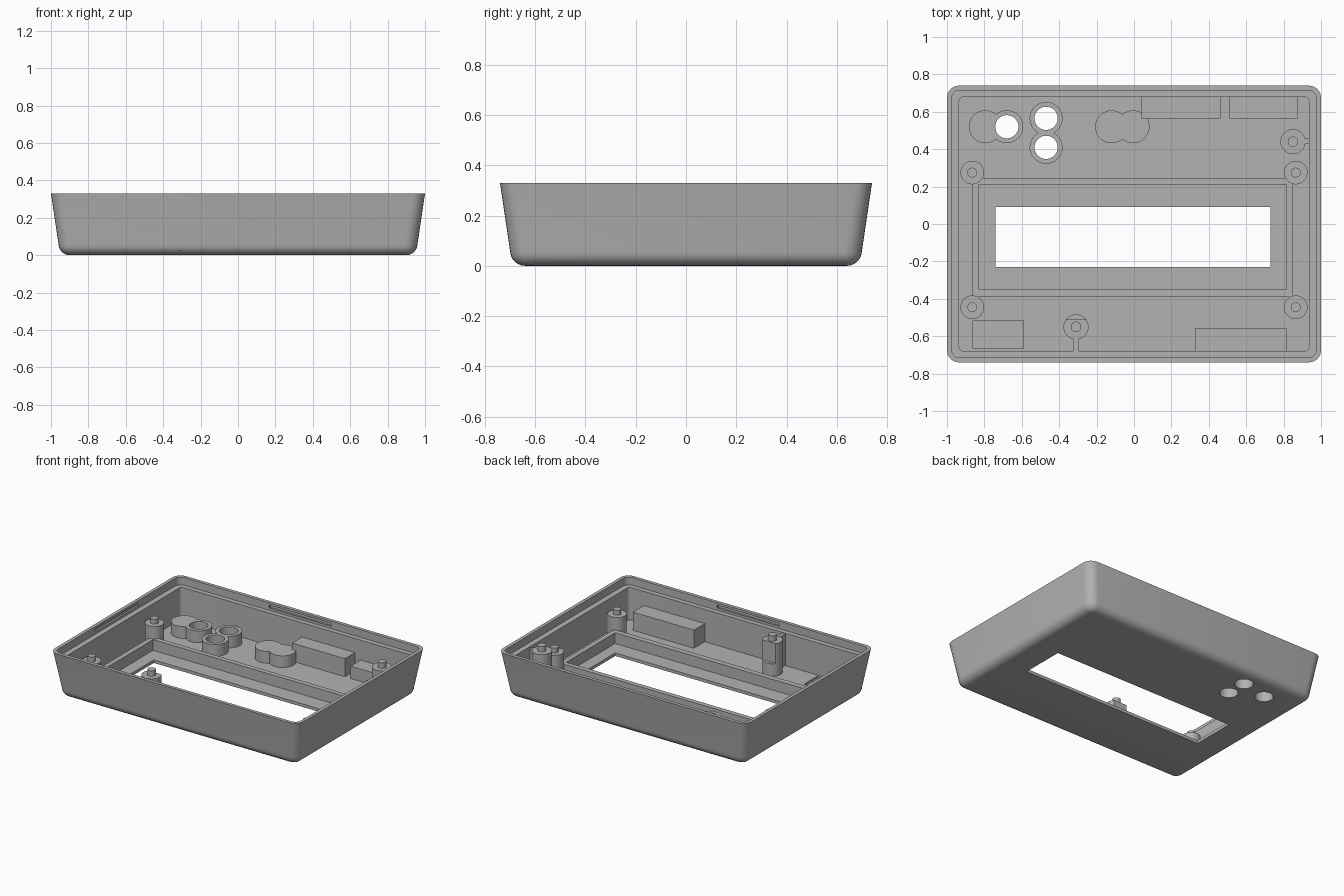
import bpy, bmesh, math
from mathutils import Matrix, Vector

if "Cube" in bpy.data.objects:
    bpy.data.objects.remove(bpy.data.objects["Cube"], do_unlink=True)

grey = bpy.data.materials.new("plain grey")
grey.use_nodes = True
colour = (0.45, 0.45, 0.45, 1)
grey.diffuse_color = colour
grey.node_tree.nodes["Principled BSDF"].inputs["Base Color"].default_value = colour

HEIGHT, LEDGE, FLOOR, ROOT = 0.33, 0.275, 0.04, 0.025


def finish(name, bm):
    bmesh.ops.recalc_face_normals(bm, faces=bm.faces)
    mesh = bpy.data.meshes.new(name)
    bm.to_mesh(mesh)
    bm.free()
    mesh.materials.append(grey)
    ob = bpy.data.objects.new(name, mesh)
    bpy.context.collection.objects.link(ob)
    return ob


def box(name, x0, x1, y0, y1, z0, z1):
    bm = bmesh.new()
    centre = Vector((x0 + x1, y0 + y1, z0 + z1)) / 2
    size = Matrix.Diagonal((x1 - x0, y1 - y0, z1 - z0, 1))
    bmesh.ops.create_cube(bm, size=1, matrix=Matrix.Translation(centre) @ size)
    return finish(name, bm)


def cylinder(name, x, y, r, z0, z1):
    bm = bmesh.new()
    bmesh.ops.create_cone(bm, cap_ends=True, segments=40, radius1=r, radius2=r, depth=z1 - z0,
                          matrix=Matrix.Translation((x, y, (z0 + z1) / 2)))
    return finish(name, bm)


def combine(ob, others, operation, keep=False):
    """Apply a boolean with each of the other objects."""
    for other in others:
        mod = ob.modifiers.new("boolean", "BOOLEAN")
        mod.operation, mod.solver, mod.object = operation, "EXACT", other
        bpy.context.view_layer.objects.active = ob
        bpy.ops.object.modifier_apply(modifier=mod.name)
        if not keep:
            bpy.data.objects.remove(other, do_unlink=True)


def rounded_loop(bm, hx, hy, r, z, steps=6):
    verts = []
    for i, (sx, sy) in enumerate(((1, 1), (-1, 1), (-1, -1), (1, -1))):
        for k in range(steps + 1):
            a = math.pi / 2 * (i + k / steps)
            verts.append(bm.verts.new((sx * (hx - r) + r * math.cos(a),
                                       sy * (hy - r) + r * math.sin(a), z)))
    return verts


# Case shell: rounded underside, tapered wall, stepped rim and cavity
bm = bmesh.new()
fillet, sections = 0.06, []
for k in range(7):
    a = math.pi / 2 * (1 - k / 6)
    inset = fillet * (1 - math.cos(a))
    sections.append((0.96 - inset, 0.7 - inset, 0.07 - inset, fillet * (1 - math.sin(a))))
sections += [(1, 0.74, 0.065, HEIGHT), (0.975, 0.715, 0.045, HEIGHT),
             (0.975, 0.715, 0.045, LEDGE), (0.935, 0.68, 0.025, LEDGE),
             (0.935, 0.68, 0.025, FLOOR)]
loops = [rounded_loop(bm, *s) for s in sections]
for a, b in zip(loops, loops[1:]):
    for i in range(len(a)):
        j = (i + 1) % len(a)
        bm.faces.new((a[i], a[j], b[j], b[i]))
bm.faces.new(loops[0])
bm.faces.new(loops[-1])
case = finish("case_shell", bm)
parts = [case]

# Display frame, its recess and the window
frame = box("display_frame", -0.865, 0.85, -0.39, 0.245, ROOT, 0.1)
recess = box("recess_cutter", -0.83, 0.815, -0.35, 0.21, 0.022, 0.5)
combine(frame, [recess], "DIFFERENCE", keep=True)
window = box("window_cutter", -0.74, 0.73, -0.23, 0.09, -0.1, 0.5)
pocket = box("pocket_cutter", -0.86, -0.59, -0.665, -0.515, 0.025, 0.5)
combine(case, [recess, window, pocket], "DIFFERENCE")
parts.append(frame)

# Catch grooves inside the lip
zs = (0.292, 0.314)
grooves = [box("groove_cutter", -0.25, 0.25, 0.7, 0.728, *zs),
           box("groove_cutter", -0.25, 0.25, -0.728, -0.7, *zs),
           box("groove_cutter", -0.988, -0.96, -0.25, 0.25, *zs)]
combine(case, grooves, "DIFFERENCE")

# Paired button bosses, some bored through
bosses = []
for name, a, b in (("left_boss", (-0.795, 0.52), (-0.68, 0.52)),
                   ("middle_boss", (-0.47, 0.565), (-0.47, 0.41)),
                   ("right_boss", (-0.12, 0.52), (-0.005, 0.52))):
    boss = cylinder(name, *a, 0.088, ROOT, 0.125)
    combine(boss, [cylinder("boss_half", *b, 0.088, ROOT, 0.125)], "UNION")
    bosses.append(boss)
for i, x, y in ((0, -0.68, 0.52), (1, -0.47, 0.565), (1, -0.47, 0.41)):
    drill = cylinder("drill", x, y, 0.062, -0.1, 0.5)
    combine(bosses[i], [drill], "DIFFERENCE", keep=True)
    combine(case, [drill], "DIFFERENCE")
parts += bosses

# Corner posts with pins
for x in (-0.865, 0.865):
    for y in (-0.445, 0.275):
        parts.append(cylinder("corner_post", x, y, 0.063, ROOT, 0.19))
        parts.append(cylinder("corner_pin", x, y, 0.026, 0.18, 0.225))

# Tall posts with pins and ribs to the wall
tall = cylinder("front_tall_post", -0.31, -0.55, 0.067, ROOT, 0.275)
combine(tall, [box("flat_cutter", -0.5, -0.1, -0.51, -0.4, 0.13, 0.5)], "DIFFERENCE")
parts += [tall, cylinder("side_tall_post", 0.85, 0.44, 0.067, ROOT, 0.265),
          cylinder("front_tall_pin", -0.31, -0.55, 0.028, 0.26, 0.315),
          cylinder("side_tall_pin", 0.85, 0.44, 0.028, 0.25, 0.305),
          box("front_rib", -0.323, -0.297, -0.69, -0.6, ROOT, 0.27),
          box("side_rib", 0.9, 0.94, 0.43, 0.456, ROOT, 0.26)]

# Solid blocks against the walls
parts += [box("back_block", 0.04, 0.465, 0.565, 0.685, ROOT, 0.172),
          box("back_low_block", 0.51, 0.877, 0.565, 0.685, ROOT, 0.13),
          box("front_block", 0.325, 0.815, -0.685, -0.555, ROOT, 0.172)]

# Smooth curved walls, crisp edges
bpy.ops.object.select_all(action="DESELECT")
for ob in parts:
    ob.select_set(True)
bpy.context.view_layer.objects.active = case
bpy.ops.object.shade_smooth_by_angle(angle=math.radians(30))
